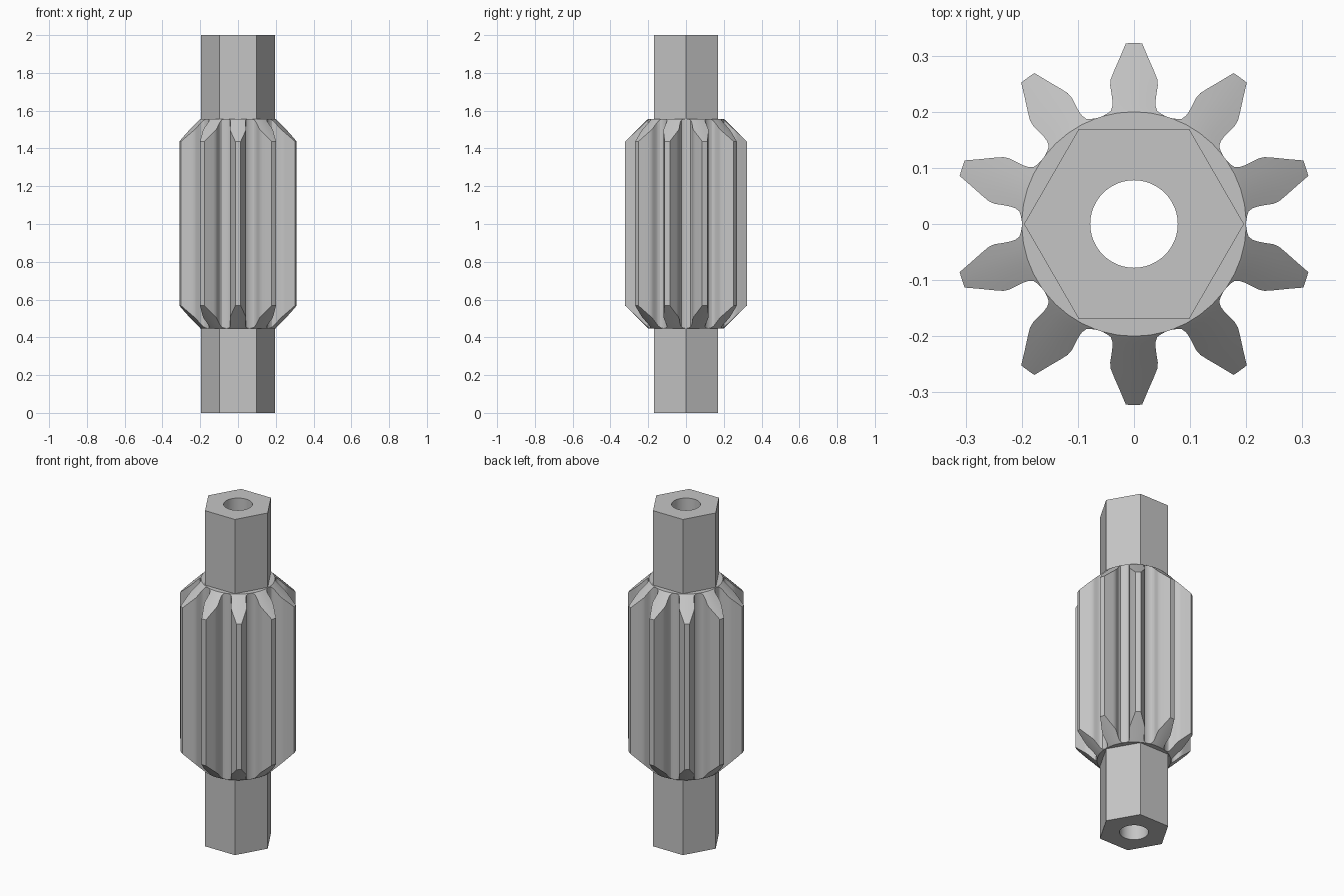
import bpy, bmesh, math

if "Cube" in bpy.data.objects:
    bpy.data.objects.remove(bpy.data.objects["Cube"])

TEETH = 10
ROOT, SLOPE = 0.2, 0.98          # root radius and end chamfer slope
Z_LOW, Z_HIGH = 0.448, 1.557     # gear ends at the root radius
HEX_R, BORE_R, LENGTH = 0.196, 0.078, 2.0

steel = bpy.data.materials.new("steel grey")
steel.diffuse_color = (0.56, 0.56, 0.56, 1)
steel.use_nodes = True
steel.node_tree.nodes["Principled BSDF"].inputs["Base Color"].default_value = steel.diffuse_color


def finish(name, bm, angle):
    bmesh.ops.remove_doubles(bm, verts=bm.verts, dist=0.0002)
    bmesh.ops.recalc_face_normals(bm, faces=bm.faces)
    mesh = bpy.data.meshes.new(name)
    bm.to_mesh(mesh)
    bm.free()
    mesh.materials.append(steel)
    obj = bpy.data.objects.new(name, mesh)
    bpy.context.collection.objects.link(obj)
    bpy.ops.object.select_all(action='DESELECT')
    obj.select_set(True)
    bpy.context.view_layer.objects.active = obj
    bpy.ops.object.shade_smooth_by_angle(angle=math.radians(angle))


def polar(r, a, z):
    return (r * math.cos(a), r * math.sin(a), z)


# Hexagonal shaft with a round bore through its whole length
bm = bmesh.new()
N = 48
rings = []
for bore, z in ((False, 0), (False, LENGTH), (True, LENGTH), (True, 0)):
    ring = []
    for i in range(N):
        a = 2 * math.pi * i / N
        off = a % (math.pi / 3) - math.pi / 6
        r = BORE_R if bore else HEX_R * math.cos(math.pi / 6) / math.cos(off)
        ring.append(bm.verts.new(polar(r, a, z)))
    rings.append(ring)
for k in range(4):
    lo, hi = rings[k], rings[(k + 1) % 4]
    for i in range(N):
        j = (i + 1) % N
        bm.faces.new((lo[i], lo[j], hi[j], hi[i]))
finish("hex_shaft", bm, 30)

# Half tooth outline: half width, distance from the axis
TOOTH = [(0.0145, 0.322), (0.025, 0.297), (0.036, 0.272), (0.0415, 0.258),
         (0.0425, 0.247), (0.040, 0.232), (0.0385, 0.220), (0.0385, 0.210),
         (0.0415, 0.2015), (0.048, 0.1965), (0.057, 0.1917)]
COLS = [-1, -0.5, 0, 0.5, 1]

# Pinion gear with chamfered tooth ends
bm = bmesh.new()
for t in range(TEETH):
    mid = math.pi / 2 + t * 2 * math.pi / TEETH
    half_gap = math.pi / TEETH
    caps = []
    for top in (False, True):
        rows = []
        for x, y in TOOTH:
            r, half = math.hypot(x, y), math.atan2(x, y)
            drop = max(r - ROOT, 0) * SLOPE
            z = Z_HIGH - drop if top else Z_LOW + drop
            rows.append([bm.verts.new(polar(r, mid + c * half, z)) for c in COLS])
        # Conical tooth end
        for a, b in zip(rows, rows[1:]):
            for i in range(4):
                bm.faces.new((a[i], a[i + 1], b[i + 1], b[i]))
        # Flat shoulder running in under the shaft surface
        z = Z_HIGH if top else Z_LOW
        outer = ([bm.verts.new(polar(ROOT, mid - half_gap, z))] + rows[-1] +
                 [bm.verts.new(polar(ROOT, mid + half_gap, z))])
        inner = []
        for v in outer:
            inner.append(bm.verts.new(polar(0.15, math.atan2(v.co.y, v.co.x), z)))
        for i in range(len(outer) - 1):
            bm.faces.new((outer[i], outer[i + 1], inner[i + 1], inner[i]))
        # Outline from gap to gap, over the tooth
        caps.append([outer[0]] + [r[0] for r in reversed(rows)] + rows[0][1:4] +
                    [r[4] for r in rows] + [outer[-1]])
    # Tooth flanks, tip and root
    low, high = caps
    for i in range(len(low) - 1):
        bm.faces.new((low[i], low[i + 1], high[i + 1], high[i]))
finish("pinion_gear", bm, 32)
